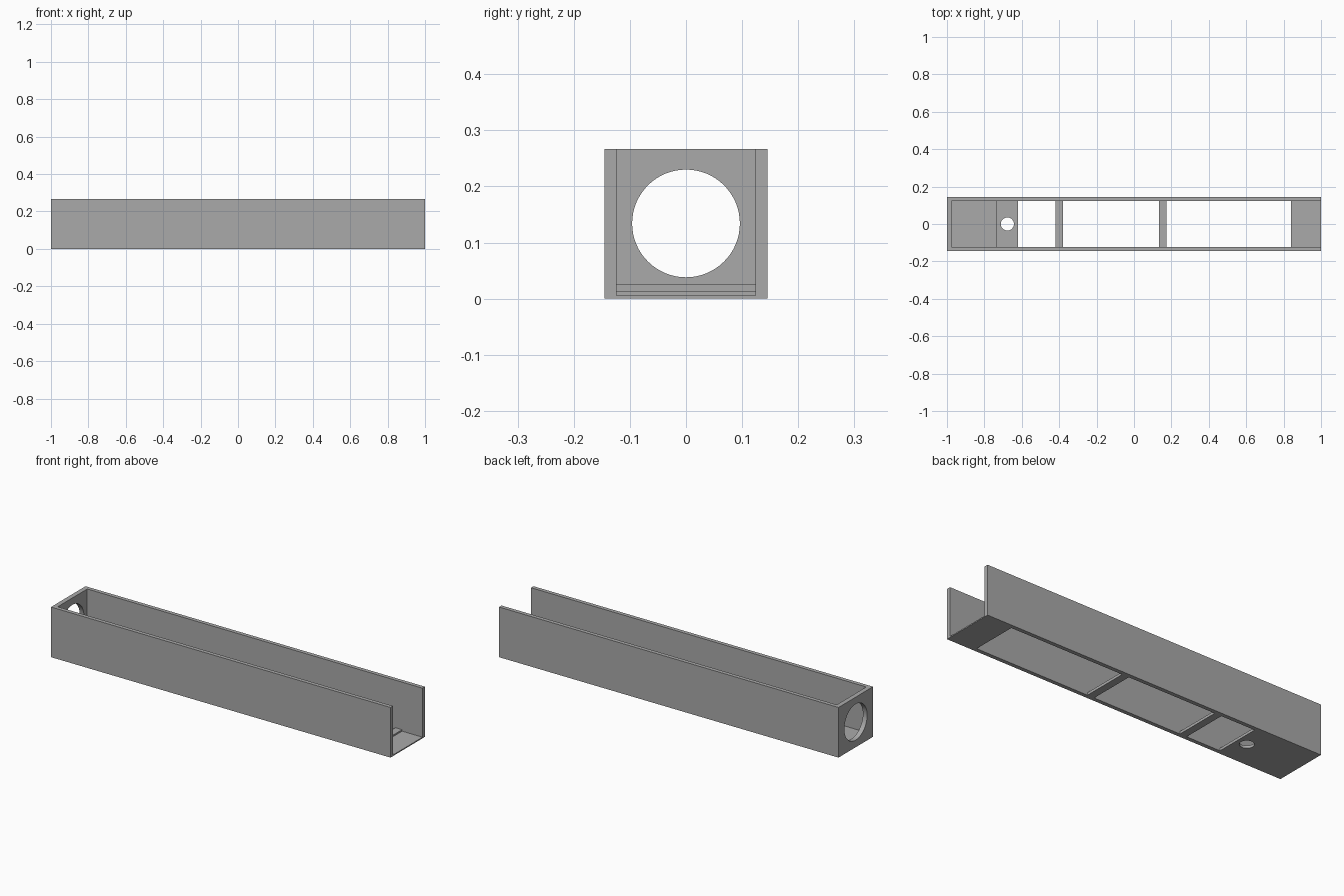
import bpy
import bmesh
from mathutils import Matrix, Vector

if "Cube" in bpy.data.objects:
    bpy.data.objects.remove(bpy.data.objects["Cube"], do_unlink=True)

HEIGHT = 0.267
HALF_WIDTH = 0.145
INNER = 0.124

grey = bpy.data.materials.new("plain grey")
grey.use_nodes = True
COLOUR = (0.4, 0.4, 0.4, 1)
grey.diffuse_color = COLOUR
grey.node_tree.nodes["Principled BSDF"].inputs["Base Color"].default_value = COLOUR


def finish(name, bm):
    mesh = bpy.data.meshes.new(name)
    bm.to_mesh(mesh)
    bm.free()
    mesh.materials.append(grey)
    obj = bpy.data.objects.new(name, mesh)
    bpy.context.collection.objects.link(obj)
    return obj


def box(name, x0, x1, half_y, z0, z1):
    bm = bmesh.new()
    centre = Vector(((x0 + x1) / 2, 0, (z0 + z1) / 2))
    size = Matrix.Diagonal((x1 - x0, half_y * 2, z1 - z0, 1))
    bmesh.ops.create_cube(bm, size=1, matrix=Matrix.Translation(centre) @ size)
    return finish(name, bm)


def cylinder(name, centre, radius, depth, axis):
    bm = bmesh.new()
    turn = Vector(axis).to_track_quat("Z", "Y").to_matrix().to_4x4()
    bmesh.ops.create_cone(bm, cap_ends=True, segments=64, radius1=radius,
                          radius2=radius, depth=depth,
                          matrix=Matrix.Translation(centre) @ turn)
    return finish(name, bm)


# Solid block that becomes the open trough
trough = box("trough", -1, 1, HALF_WIDTH, 0, HEIGHT)

# Channel with a floor that steps down toward the open end
cutters = [
    box("channel_cutter", -0.975, 1.1, INNER, 0.025, 0.4),
    box("floor_step_cutter", -0.735, 1.15, INNER, 0.014, 0.35),
    box("open_end_step_cutter", 0.88, 1.2, INNER, 0.006, 0.3),
]

# Floor openings separated by two cross bars
for x0, x1 in ((-0.62, -0.42), (-0.38, 0.135), (0.175, 0.84)):
    cutters.append(box("opening_cutter", x0, x1, INNER, -0.1, 0.2))

# Round hole in the end wall and small hole in the floor
cutters.append(cylinder("end_hole_cutter", (-1, 0, 0.134), 0.096, 0.2, (1, 0, 0)))
cutters.append(cylinder("floor_hole_cutter", (-0.677, 0, 0), 0.035, 0.2, (0, 0, 1)))

bpy.context.view_layer.objects.active = trough
trough.select_set(True)
for cutter in cutters:
    cutter.hide_render = True
    cut = trough.modifiers.new(cutter.name, "BOOLEAN")
    cut.operation = "DIFFERENCE"
    cut.solver = "EXACT"
    cut.object = cutter
    bpy.ops.object.modifier_apply(modifier=cut.name)
    bpy.data.objects.remove(cutter, do_unlink=True)

bpy.ops.object.shade_smooth_by_angle()
